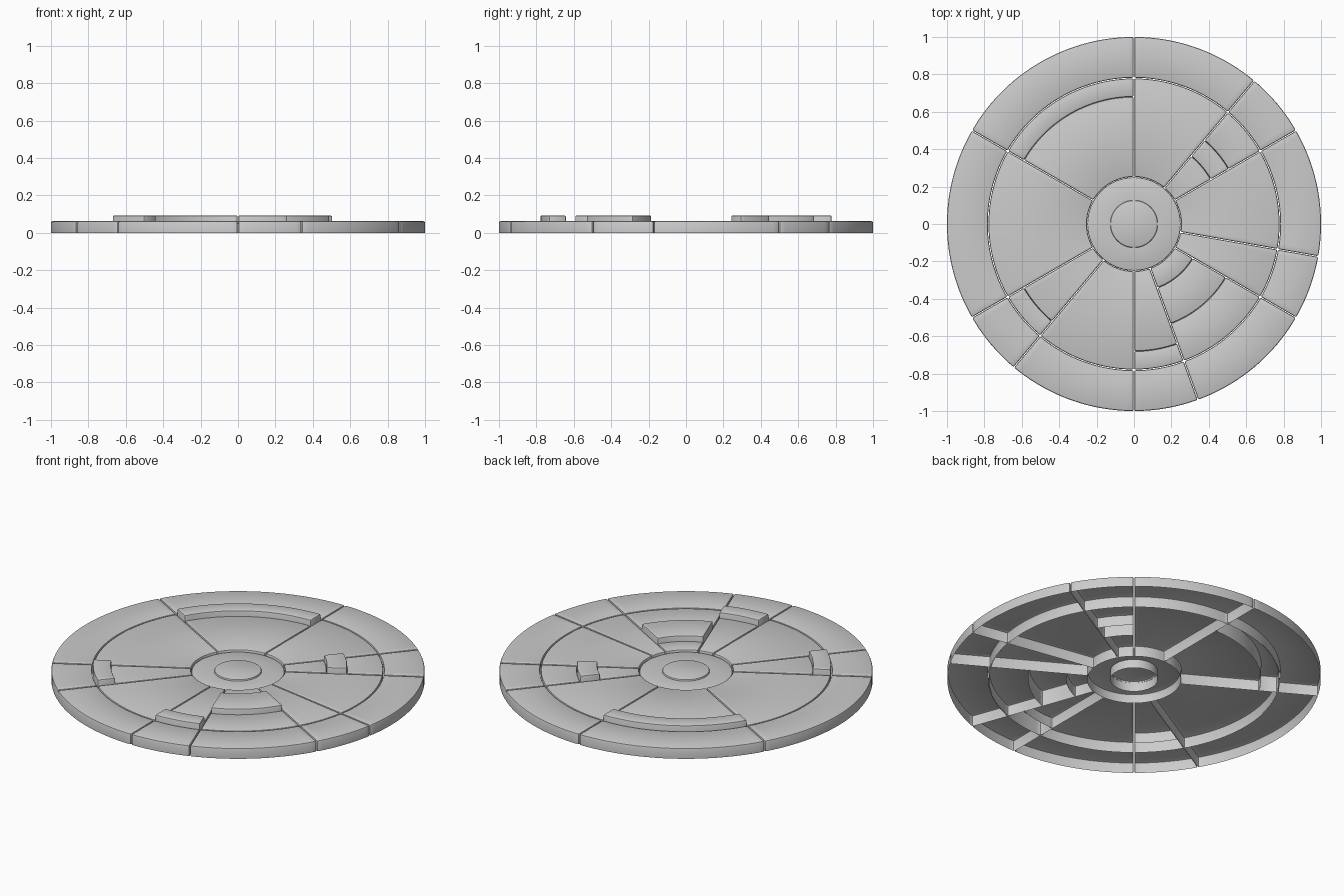
import bpy, bmesh
from math import radians, cos, sin, asin, ceil, pi

if "Cube" in bpy.data.objects:
    bpy.data.objects.remove(bpy.data.objects["Cube"])

GAP = 0.002      # half of the seam between panels
BEVEL = 0.008
BASE_H, BLOCK_H = 0.062, 0.093
R_HUB, R_MID, R_OUT = 0.25, 0.78, 1.0


def finish(bm, name):
    bmesh.ops.recalc_face_normals(bm, faces=bm.faces)
    mesh = bpy.data.meshes.new(name)
    bm.to_mesh(mesh)
    bm.free()
    ob = bpy.data.objects.new(name, mesh)
    bpy.context.collection.objects.link(ob)
    bpy.context.view_layer.objects.active = ob
    ob.select_set(True)
    bpy.ops.object.shade_smooth_by_angle(angle=radians(35))
    ob.select_set(False)


def sector(name, a0, a1, r0, r1, h):
    """Bevelled ring-sector shell, open underneath; seams have even width."""
    bm = bmesh.new()
    n = ceil((a1 - a0) / 2)
    rows = []
    for r in (r0, r1):
        d = asin(GAP / r)
        s, e = radians(a0) + d, radians(a1) - d
        angs = [s + (e - s) * i / n for i in range(n + 1)]
        rows.append([[bm.verts.new((r * cos(a), r * sin(a), z)) for a in angs] for z in (0, h)])
    (ib, it), (ob, ot) = rows
    for i in range(n):
        bm.faces.new((it[i], ot[i], ot[i + 1], it[i + 1]))
        bm.faces.new((ob[i], ob[i + 1], ot[i + 1], ot[i]))
        bm.faces.new((ib[i + 1], ib[i], it[i], it[i + 1]))
    for i in (0, n):
        bm.faces.new((ib[i], ob[i], ot[i], it[i]))
    bmesh.ops.recalc_face_normals(bm, faces=bm.faces)
    # round the top rim and the four upright corners
    edges = []
    for e in bm.edges:
        if len(e.link_faces) == 2:
            zs = [v.co.z for v in e.verts]
            rim = min(zs) > h * 0.9 and any(abs(f.normal.z) < 0.5 for f in e.link_faces)
            corner = abs(zs[0] - zs[1]) > h * 0.9 and e.calc_face_angle() > 1
            if rim or corner:
                edges.append(e)
    bmesh.ops.bevel(bm, geom=edges, offset=BEVEL, offset_type='OFFSET', segments=2,
                    profile=0.5, affect='EDGES', clamp_overlap=True)
    finish(bm, name)


def lathe(name, profile, steps=96):
    """Spin an (r, z) profile around z."""
    bm = bmesh.new()
    vs = [bm.verts.new((r, 0, z)) for r, z in profile]
    es = [bm.edges.new(p) for p in zip(vs, vs[1:])]
    bmesh.ops.spin(bm, geom=vs + es, cent=(0, 0, 0), axis=(0, 0, 1),
                   angle=2 * pi, steps=steps, use_merge=True)
    bmesh.ops.remove_doubles(bm, verts=bm.verts, dist=1e-5)
    finish(bm, name)


# seams, and the raised block (inner and outer radius) in some sectors
angles = [-90, -70, -30, -10, 30, 50, 90, 150, 210, 230, 270]
blocks = {-90: (0.68, R_MID), -70: (0.363, 0.567), 30: (0.475, 0.585),
          90: (0.68, R_MID), 210: (0.68, R_MID)}

for a0, a1 in zip(angles, angles[1:]):
    sector("outer_panel", a0, a1, R_MID + GAP, R_OUT, BASE_H)
    lo, hi = R_HUB + GAP, R_MID - GAP
    if a0 in blocks:
        b0, b1 = blocks[a0]
        b1 = min(b1, hi)
        sector("raised_block", a0, a1, b0, b1, BLOCK_H)
        sector("inner_panel", a0, a1, lo, b0, BASE_H)
        if b1 < hi:
            sector("inner_panel", a0, a1, b1, hi, BASE_H)
    else:
        sector("inner_panel", a0, a1, lo, hi, BASE_H)

# hub ring and central cap
b, c = BEVEL, BEVEL * 0.3
h = 0.052
lathe("hub_ring", [(R_HUB, 0), (R_HUB, h - b), (R_HUB - c, h - c), (R_HUB - b, h), (0.126, h)])
r, h = 0.127, BASE_H
lathe("hub_cap", [(r, 0), (r, h - b), (r - c, h - c), (r - b, h), (0, h)])
